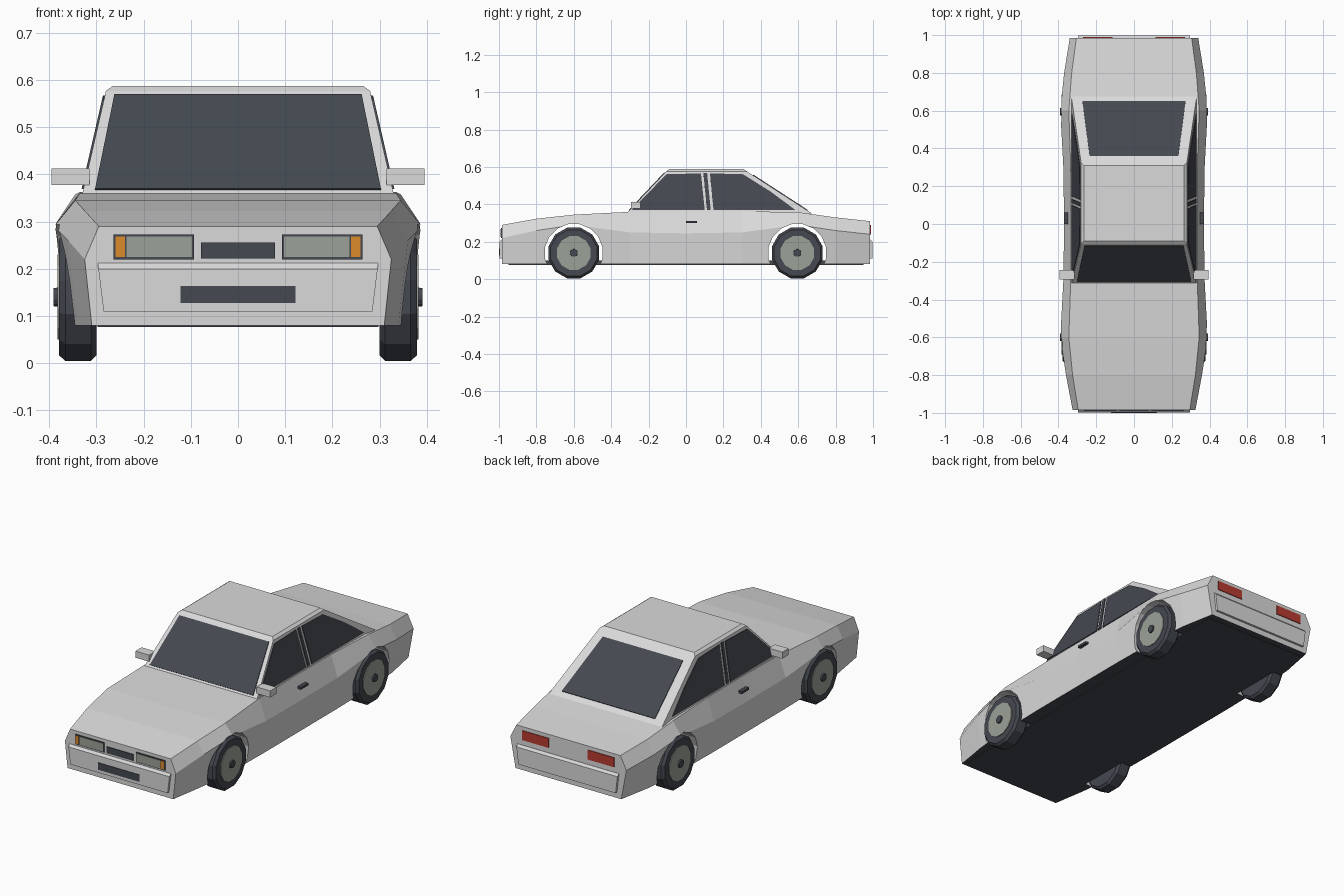
import bpy, bmesh, math
from mathutils import Vector

old = bpy.data.objects.get("Cube")
if old:
    bpy.data.objects.remove(old, do_unlink=True)


def material(name, r, g, b):
    m = bpy.data.materials.new(name)
    m.use_nodes = True
    m.diffuse_color = (r, g, b, 1)
    m.node_tree.nodes["Principled BSDF"].inputs["Base Color"].default_value = (r, g, b, 1)
    return m


PAINT = material("silver_paint", .70, .70, .70)
DARK = material("dark_glass_and_rubber", .058, .065, .08)
LAMP = material("lamp_grey", .33, .36, .31)
AMBER = material("amber", .72, .26, .025)
RED = material("tail_red", .48, .045, .03)


def finish(name, bm, *mats):
    bmesh.ops.recalc_face_normals(bm, faces=bm.faces)
    mesh = bpy.data.meshes.new(name)
    bm.to_mesh(mesh)
    bm.free()
    for m in mats:
        mesh.materials.append(m)
    ob = bpy.data.objects.new(name, mesh)
    bpy.context.collection.objects.link(ob)
    return ob


def loft(name, rings, *mats):
    """Bridge equal rings of points and cap both ends."""
    bm = bmesh.new()
    vs = [[bm.verts.new(p) for p in ring] for ring in rings]
    n = len(vs[0])
    for a, b in zip(vs, vs[1:]):
        for i in range(n):
            j = (i + 1) % n
            bm.faces.new((a[i], a[j], b[j], b[i]))
    bm.faces.new(vs[0])
    bm.faces.new(vs[-1])
    return finish(name, bm, *mats)


def rect(x0, x1, y0, y1, z):
    return [(x0, y0, z), (x1, y0, z), (x1, y1, z), (x0, y1, z)]


def box(name, x, y, z, mat):
    return loft(name, [rect(*x, *y, z[0]), rect(*x, *y, z[1])], mat)


def plate(name, pts, out, mat, lift=.004):
    """Thin plate resting on a surface that faces the direction out."""
    pts = [Vector(p) for p in pts]
    n = (pts[1] - pts[0]).cross(pts[2] - pts[0]).normalized()
    n *= 1 if n.dot(Vector(out)) > 0 else -1
    return loft(name, [[p - n * .004 for p in pts], [p + n * lift for p in pts]], mat)


def end_plate(name, x0, x1, z0, z1, y, mat, lift=.004):
    pts = [(x0, y, z0), (x1, y, z0), (x1, y, z1), (x0, y, z1)]
    return plate(name, pts, (0, y, 0), mat, lift)


def lathe(name, profile, y, z, mat, sides=12):
    """Rings of (x, radius) around an axle along x."""
    turn = [2 * math.pi * (i + .5) / sides for i in range(sides)]
    return loft(name, [[(x, y + r * math.cos(a), z + r * math.sin(a)) for a in turn]
                       for x, r in profile], mat)


# Body shell: y, half widths at sill, crease and shoulder, heights of crease and shoulder
stations = [
    (-.985, .31, .325, .295, .22, .29),
    (-.8, .34, .36, .325, .26, .323),
    (-.6, .36, .39, .345, .29, .345),
    (-.3, .365, .374, .335, .25, .36),
    (0, .365, .37, .333, .245, .363),
    (.3, .365, .374, .335, .25, .363),
    (.6, .36, .39, .345, .29, .358),
    (.8, .345, .37, .33, .26, .33),
    (.985, .31, .34, .305, .24, .31),
]
rings = [[(-b, y, .08), (-c, y, zc), (-t, y, zt), (t, y, zt), (c, y, zc), (b, y, .08)]
         for y, b, c, t, zc, zt in stations]
body = loft("body", rings, PAINT, DARK)

# Wheel arches cut through the body
for y in (-.6, .595):
    cutter = lathe("arch_cutter", [(-.5, .157), (.5, .157)], y, .14, PAINT, 16)
    cutter.hide_render = True
    cut = body.modifiers.new("arch", "BOOLEAN")
    cut.operation = "DIFFERENCE"
    cut.solver = "EXACT"
    cut.object = cutter
    bpy.context.view_layer.objects.active = body
    bpy.ops.object.modifier_apply(modifier=cut.name)
    bpy.data.objects.remove(cutter, do_unlink=True)
for f in body.data.polygons:
    f.material_index = 1 if f.normal.z < -.9 and f.center.z < .09 else 0
box("floor_pan", (-.298, .298), (-.95, .95), (.077, .1), DARK)

# Cabin and roof
loft("cabin", [rect(-.332, .332, -.32, .675, .35),
               rect(-.28, .28, -.105, .325, .577),
               rect(-.265, .265, -.09, .31, .588)], PAINT)


def slope(x, z, y0, y1):
    """Point on the windscreen or rear slope, from base y0 to eave y1."""
    return (x, y0 + (y1 - y0) * (z - .35) / .227, z)


for name, y0, y1, wide, narrow, low, high in (
        ("windscreen", -.32, -.105, .303, .262, .367, .568),
        ("rear_window", .675, .325, .273, .235, .367, .555)):
    plate(name, [slope(-wide, low, y0, y1), slope(wide, low, y0, y1),
                 slope(narrow, high, y0, y1), slope(-narrow, high, y0, y1)], (0, y0, .3), DARK)

# Side glass as (y, z) outlines on the tapering cabin side
windows = {
    "front_side_window": [(-.29, .369), (.1, .369), (.08, .565), (-.105, .56)],
    "pillar_strip": [(.112, .369), (.132, .369), (.113, .567), (.093, .567)],
    "rear_side_window": [(.147, .369), (.585, .369), (.45, .469), (.305, .56), (.128, .565)],
}
for side, s in (("left", 1), ("right", -1)):
    for name, outline in windows.items():
        pts = [(s * (.332 - .052 * (z - .35) / .227), y, z) for y, z in outline]
        plate(side + "_" + name, pts, (s, 0, 0), DARK)

    def span(a, b):
        return tuple(sorted((s * a, s * b)))

    # Mirrors and door handles
    box(side + "_mirror", span(.315, .395), (-.295, -.243), (.378, .413), PAINT)
    box(side + "_door_handle", span(.34, .37), (0, .06), (.3, .312), DARK)

    # Wheels
    for end, y in (("front", -.6), ("rear", .595)):
        name = side + "_" + end
        lathe(name + "_tyre", [(s * .3, .128), (s * .312, .14), (s * .366, .14), (s * .379, .128)],
              y, .14, DARK)
        lathe(name + "_rim", [(s * .37, .093), (s * .383, .093)], y, .14, LAMP)
        lathe(name + "_hub", [(s * .37, .022), (s * .391, .02)], y, .14, DARK)

    # Lamps
    end_plate(side + "_headlight_frame", *span(.093, .264), .22, .273, -.985, DARK)
    end_plate(side + "_headlight", *span(.098, .236), .225, .268, -.985, LAMP, .006)
    end_plate(side + "_indicator", *span(.24, .26), .225, .268, -.985, AMBER, .006)
    end_plate(side + "_tail_light", *span(.115, .27), .24, .29, .985, RED)

# Bumpers with sloping upper ledges, grille and plate recess
for name, s in (("front_bumper", -1), ("rear_bumper", 1)):
    loft(name, [rect(-w, w, s * .97, s * d, z) for w, d, z in
                ((.285, .997, .11), (.296, .997, .2), (.297, .986, .212))], PAINT)
end_plate("grille", -.078, .078, .222, .256, -.985, DARK)
end_plate("front_plate", -.122, .122, .127, .164, -.997, DARK, .003)
